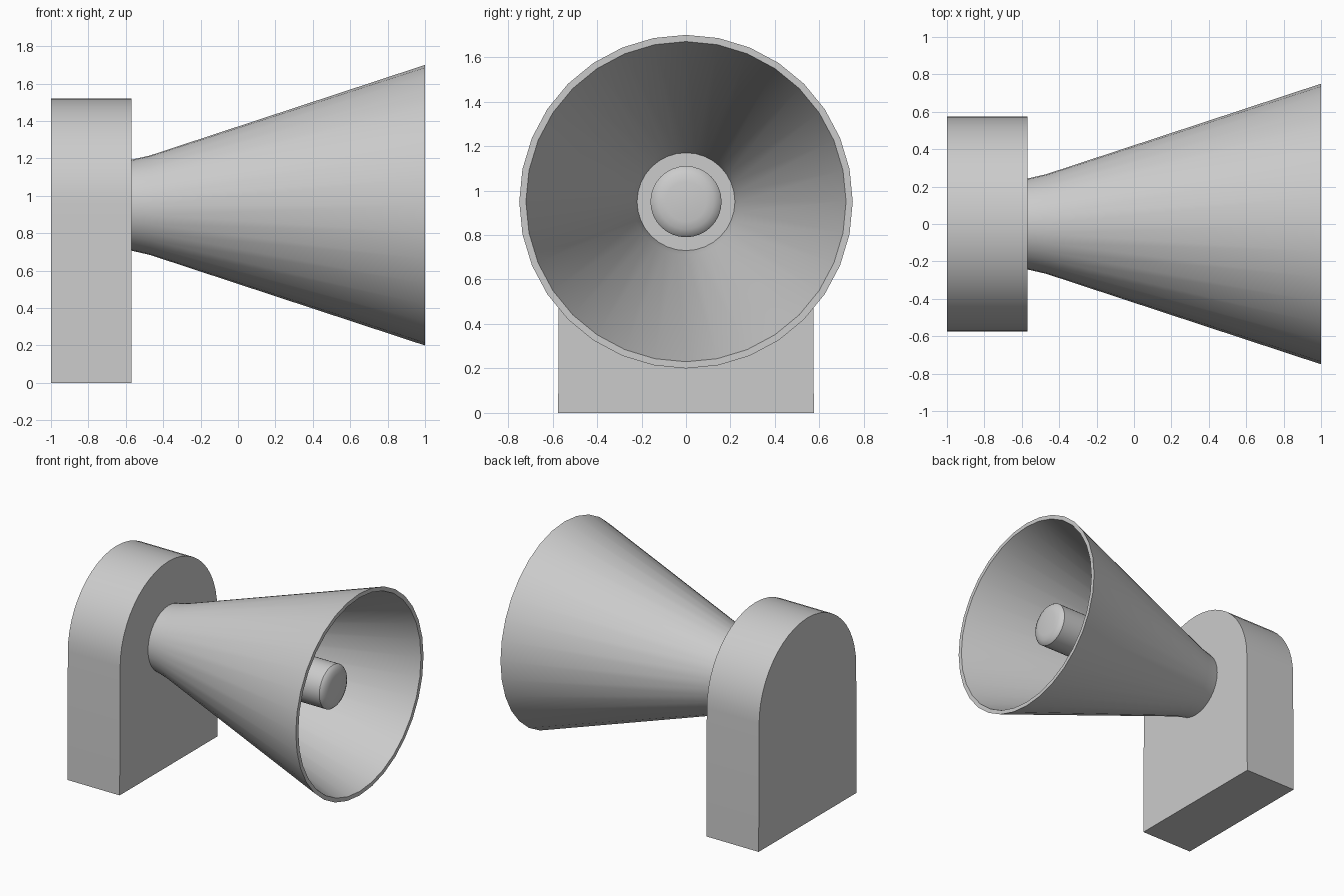
import bpy
import bmesh
import math

if "Cube" in bpy.data.objects:
    bpy.data.objects.remove(bpy.data.objects["Cube"])

AXIS_Z = 0.95   # height of the horn axis
SIDES = 32

grey = bpy.data.materials.new("light grey")
grey.diffuse_color = (0.6, 0.6, 0.6, 1)
grey.use_nodes = True
grey.node_tree.nodes["Principled BSDF"].inputs["Base Color"].default_value = grey.diffuse_color


def finish(bm, name, angle=30):
    bmesh.ops.recalc_face_normals(bm, faces=bm.faces)
    mesh = bpy.data.meshes.new(name)
    bm.to_mesh(mesh)
    bm.free()
    mesh.materials.append(grey)
    obj = bpy.data.objects.new(name, mesh)
    bpy.context.collection.objects.link(obj)
    bpy.ops.object.select_all(action='DESELECT')
    obj.select_set(True)
    bpy.context.view_layer.objects.active = obj
    bpy.ops.object.shade_smooth_by_angle(angle=math.radians(angle))
    return obj


def lathe(name, profile, closed=False, angle=30):
    """Turn (x, radius) points around the horn axis."""
    bm = bmesh.new()
    rings = []
    for x, r in profile:
        rings.append([bm.verts.new((x,
                                    r * math.sin(2 * math.pi * i / SIDES),
                                    AXIS_Z + r * math.cos(2 * math.pi * i / SIDES)))
                      for i in range(SIDES)])
    pairs = list(zip(rings, rings[1:]))
    if closed:
        pairs.append((rings[-1], rings[0]))
    else:
        bm.faces.new(rings[0])
        bm.faces.new(rings[-1])
    for a, b in pairs:
        for i in range(SIDES):
            j = (i + 1) % SIDES
            bm.faces.new((a[i], a[j], b[j], b[i]))
    return finish(bm, name, angle)


# Mounting block: arched outline extruded along x
bm = bmesh.new()
outline = [(-0.575, 0), (0.575, 0)]
outline += [(0.57 * math.cos(math.pi * i / 24), AXIS_Z + 0.57 * math.sin(math.pi * i / 24))
            for i in range(25)]
face = bm.faces.new([bm.verts.new((-1, y, z)) for y, z in outline])
new = bmesh.ops.extrude_face_region(bm, geom=[face])["geom"]
bmesh.ops.translate(bm, vec=(0.43, 0, 0),
                    verts=[g for g in new if isinstance(g, bmesh.types.BMVert)])
finish(bm, "mounting_block")

# Flared horn with a thin wall
lathe("horn", [(-0.57, 0.243), (-0.47, 0.266), (1, 0.75),
               (1, 0.72), (-0.47, 0.24), (-0.57, 0.22)], closed=True)

# Central pin with a softly rounded tip
lathe("pin", [(-0.6, 0.16), (0.78, 0.16), (0.792, 0.15), (0.805, 0.125),
              (0.812, 0.09)], angle=35)
